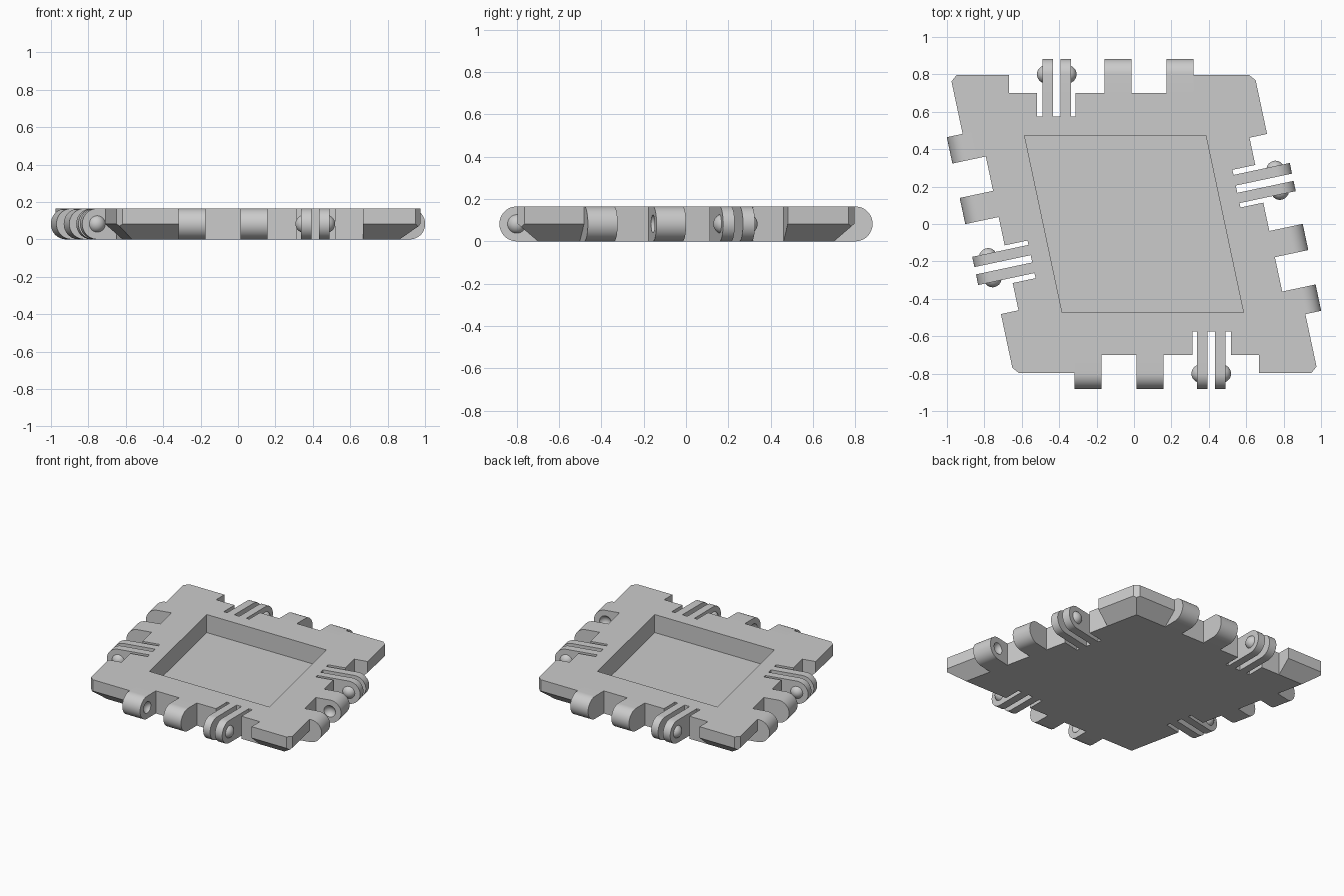
import bpy, bmesh, math
from mathutils import Vector, Matrix

if "Cube" in bpy.data.objects:
    bpy.data.objects.remove(bpy.data.objects["Cube"])

H = 0.165                      # plate thickness
R = H / 2
EDGE = 0.796                   # distance from centre to each plate edge
V = 0.80                       # distance from centre to each hinge axis
ROOT = 0.70                    # distance from centre to the hinge recess
SKEW = math.radians(78)

grey = bpy.data.materials.new("grey plastic")
grey.diffuse_color = (0.6, 0.6, 0.6, 1)
grey.use_nodes = True
grey.node_tree.nodes["Principled BSDF"].inputs["Base Color"].default_value = grey.diffuse_color


def make(name, bm):
    bmesh.ops.recalc_face_normals(bm, faces=bm.faces)
    me = bpy.data.meshes.new(name)
    bm.to_mesh(me)
    bm.free()
    me.materials.append(grey)
    ob = bpy.data.objects.new(name, me)
    bpy.context.collection.objects.link(ob)
    return ob


def rhombus(d, z):
    """Corners of the rhombus whose edges lie d from the centre."""
    a, s = d / math.sin(SKEW), d / math.tan(SKEW)
    return [Vector(p) for p in ((s - a, -d, z), (s + a, -d, z), (a - s, d, z), (-a - s, d, z))]


def loft(bm, rings):
    rings = [[bm.verts.new(p) for p in ring] for ring in rings]
    n = len(rings[0])
    for a, b in zip(rings, rings[1:]):
        for i in range(n):
            bm.faces.new((a[i], a[(i + 1) % n], b[(i + 1) % n], b[i]))
    bm.faces.new(rings[0])
    bm.faces.new(rings[-1])


def cut(ob, cutter):
    """Subtract the cutter and remove it."""
    m = ob.modifiers.new("cut", 'BOOLEAN')
    m.operation, m.solver, m.object = 'DIFFERENCE', 'EXACT', cutter
    cutter.hide_render = True
    bpy.context.view_layer.update()
    dg = bpy.context.evaluated_depsgraph_get()
    me = bpy.data.meshes.new_from_object(ob.evaluated_get(dg))
    ob.modifiers.clear()
    ob.data = me
    bpy.data.objects.remove(cutter)


def smooth(ob):
    bpy.ops.object.select_all(action='DESELECT')
    bpy.context.view_layer.objects.active = ob
    ob.select_set(True)
    bpy.ops.object.shade_smooth_by_angle(angle=math.radians(30))


def comb(frame):
    """Cutter for the hinge recess together with its finger slots."""
    prof = [(-0.49, 1.1), (-0.49, ROOT)]
    for u0, u1 in ((0.14, 0.164), (0.22, 0.26), (0.318, 0.346)):
        prof += [(u0, ROOT), (u0, 0.575), (u1, 0.575), (u1, ROOT)]
    prof += [(0.495, ROOT), (0.495, 1.1)]
    bm = bmesh.new()
    loft(bm, [[frame @ Vector((u, v, z)) for u, v in prof] for z in (-0.1, 0.3)])
    return make("recess_cutter", bm)


def lug(name, u0, u1, frame):
    """Hinge lug: flat root with a half-round end."""
    prof = [(ROOT, H), (ROOT, 0)]
    prof += [(V + R * math.cos(t), R + R * math.sin(t))
             for t in (math.radians(-90 + 180 * i / 24) for i in range(25))]
    bm = bmesh.new()
    loft(bm, [[frame @ Vector((u, v, z)) for v, z in prof] for u in (u0, u1)])
    return make(name, bm)


def ball(name, u, frame, r, side=0):
    """Sphere on the hinge axis; side keeps only the part beyond u."""
    bm = bmesh.new()
    bmesh.ops.create_uvsphere(bm, u_segments=32, v_segments=16, radius=r)
    if side:
        geom = bm.verts[:] + bm.edges[:] + bm.faces[:]
        bmesh.ops.bisect_plane(bm, geom=geom, plane_co=(0.019 * side, 0, 0),
                               plane_no=(side, 0, 0), clear_inner=True)
        u -= 0.019 * side
    bm.transform(frame @ Matrix.Translation((u, V, R)))
    return make(name, bm)


# Plate with undercut lower rim
bm = bmesh.new()
loft(bm, [rhombus(ROOT, 0), rhombus(EDGE, R), rhombus(EDGE, H)])
# Clipped corners
top = rhombus(EDGE, 0)
for i, c in enumerate(top):
    size = 0.034 if i % 2 else 0.028
    p = c + (top[i - 1] - c).normalized() * size
    q = c + (top[(i + 1) % 4] - c).normalized() * size
    out = (c - (p + q) / 2).normalized()
    res = bmesh.ops.bisect_plane(bm, geom=bm.verts[:] + bm.edges[:] + bm.faces[:],
                                 plane_co=p, plane_no=out, clear_outer=True)
    edges = [e for e in res["geom_cut"] if isinstance(e, bmesh.types.BMEdge)]
    bmesh.ops.edgeloop_fill(bm, edges=edges)
plate = make("plate", bm)

# Pocket
bm = bmesh.new()
loft(bm, [rhombus(0.474, 0.033), rhombus(0.474, 0.3)])
cut(plate, make("pocket_cutter", bm))

# Edge frames: u runs anticlockwise from the edge middle, v points outward
shift = V / math.tan(SKEW) + 0.002
frames = []
for ang, s in ((0, shift), (math.pi - SKEW, -shift), (math.pi, shift), (2 * math.pi - SKEW, -shift)):
    flip = Matrix(((1, 0, 0, s), (0, -1, 0, 0), (0, 0, 1, 0), (0, 0, 0, 1)))
    frames.append(Matrix.Rotation(ang, 4, 'Z') @ flip)

for f in frames:
    cut(plate, comb(f))
    # Solid knuckles with facing sockets
    for u0, u1, face, inward in ((-0.49, -0.346, -0.346, -1), (-0.158, -0.015, -0.158, 1)):
        k = lug("knuckle", u0, u1, f)
        cut(k, ball("socket_cutter", face - 0.019 * inward, f, 0.046))
        smooth(k)
    # Spring fingers with outward domes
    for u0, u1, face, side in ((0.164, 0.22, 0.164, -1), (0.26, 0.318, 0.318, 1)):
        smooth(lug("finger", u0, u1, f))
        smooth(ball("finger_dome", face, f, 0.048, side))
